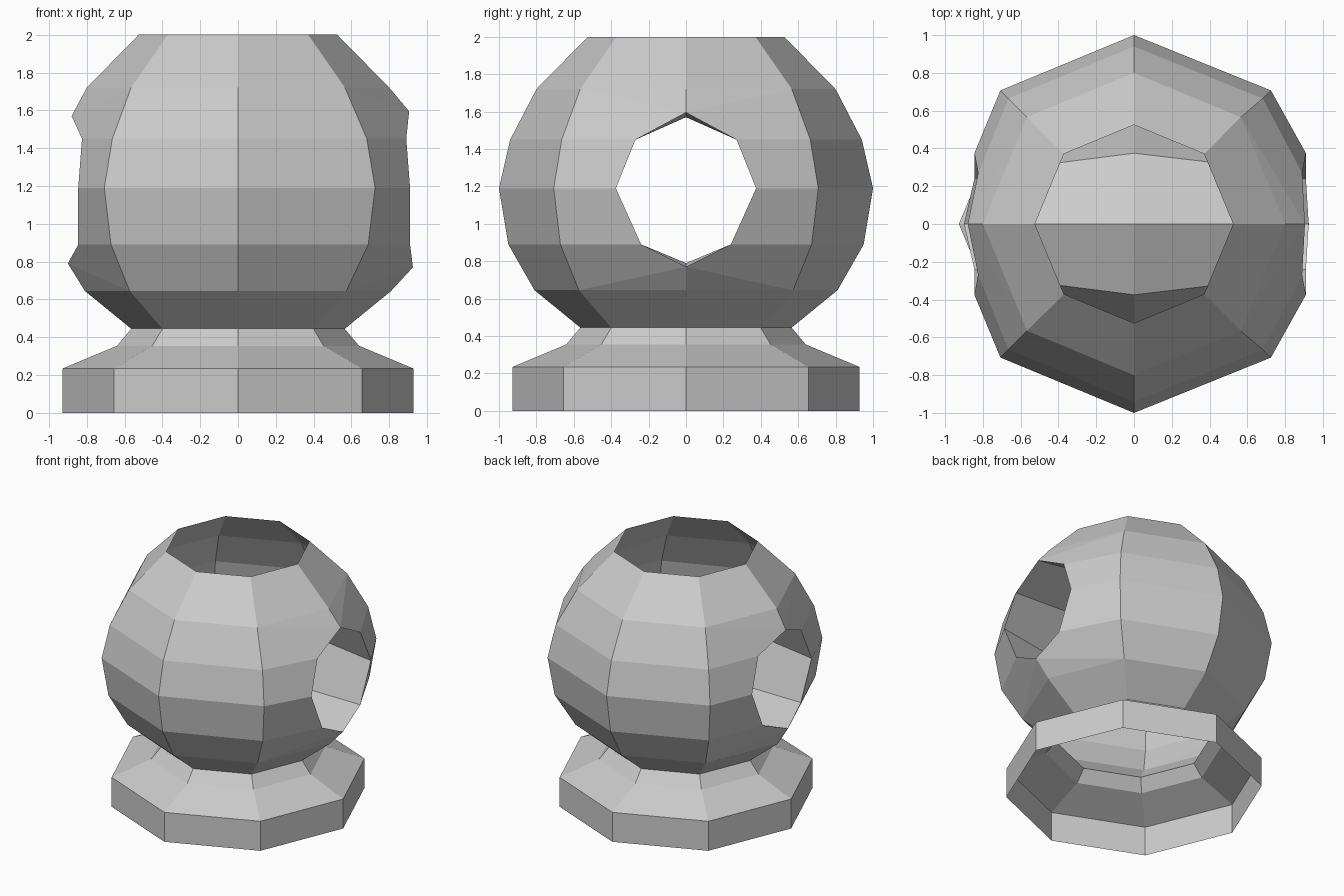
import bpy, bmesh
from math import sin, cos, pi

cube = bpy.data.objects.get("Cube")
if cube:
    bpy.data.objects.remove(cube, do_unlink=True)

mat = bpy.data.materials.new("light_grey")
mat.use_nodes = True
grey = (0.6, 0.6, 0.6, 1)
mat.diffuse_color = grey
mat.node_tree.nodes["Principled BSDF"].inputs["Base Color"].default_value = grey


def finish(bm, name):
    bmesh.ops.recalc_face_normals(bm, faces=bm.faces)
    mesh = bpy.data.meshes.new(name)
    bm.to_mesh(mesh)
    bm.free()
    mesh.materials.append(mat)
    obj = bpy.data.objects.new(name, mesh)
    bpy.context.collection.objects.link(obj)


# Faceted open ball: eight meridians, with a hole at each x end
RINGS = [(0.525, 2.0), (0.8, 1.72), (0.94, 1.45), (1.0, 1.19),
         (0.95, 0.89), (0.81, 0.645), (0.565, 0.445)]
HOLE_Y = {2: 0.27, 3: 0.375, 4: 0.24}       # half width of the hole per ring
TIPS = {0: {1: (0.905, 1.595), 4: (0.925, 0.77)},
        4: {1: (-0.88, 1.57), 4: (-0.90, 0.79)}}
HOLE_X = {0: {2: 0.89, 3: 0.91, 4: 0.91},
          4: {2: -0.825, 3: -0.845, 4: -0.845}}

bm = bmesh.new()
verts = {}
for i, (r, z) in enumerate(RINGS):
    for k in range(8):
        if i in HOLE_Y and k in HOLE_X:
            for s in (1, -1):
                verts[i, k, s] = bm.verts.new((HOLE_X[k][i], s * HOLE_Y[i], z))
        else:
            x = r * cos(k * pi / 4)
            if i in HOLE_Y and x > 0:
                x *= 1.025
            verts[i, k] = bm.verts.new((x, r * sin(k * pi / 4), z))
tips = {(k, i): bm.verts.new((x, 0, z))
        for k, rows in TIPS.items() for i, (x, z) in rows.items()}


def corner(i, k, seg):
    k %= 8
    if i in HOLE_Y and k in HOLE_X:
        return verts[i, k, 1 if seg < 4 else -1]
    return verts[i, k]


for i in range(len(RINGS) - 1):
    for seg in range(8):
        end, far = (seg, seg + 1) if seg % 4 == 0 else (seg + 1, seg)
        end %= 8
        if i in (1, 4) and end in HOLE_X:
            # Band that meets the pointed top or bottom of the hole
            tip = tips[end, i]
            solid, cut = (i, i + 1) if i == 1 else (i + 1, i)
            bm.faces.new((tip, corner(solid, end, seg), corner(solid, far, seg)))
            bm.faces.new((tip, corner(solid, far, seg),
                          corner(cut, far, seg), corner(cut, end, seg)))
        else:
            bm.faces.new((corner(i, seg, seg), corner(i, seg + 1, seg),
                          corner(i + 1, seg + 1, seg), corner(i + 1, seg, seg)))

# Tunnel through the ball, widest in the middle
middle = [bm.verts.new((0, 0.53 * sin(j * pi / 4), 1.19 + 0.53 * cos(j * pi / 4)))
          for j in range(8)]
for k in HOLE_X:
    rim = ([tips[k, 1]] + [verts[i, k, 1] for i in (2, 3, 4)]
           + [tips[k, 4]] + [verts[i, k, -1] for i in (4, 3, 2)])
    for j in range(8):
        n = (j + 1) % 8
        bm.faces.new((rim[j], rim[n], middle[n], middle[j]))
finish(bm, "pierced_ball")

# Flared eight-sided foot, open underneath
bm = bmesh.new()
loops = [[bm.verts.new((r * cos(k * pi / 4), r * sin(k * pi / 4), z)) for k in range(8)]
         for r, z in ((0.565, 0.445), (0.64, 0.355), (0.927, 0.235), (0.927, 0))]
for up, low in zip(loops, loops[1:]):
    for k in range(8):
        n = (k + 1) % 8
        bm.faces.new((up[k], up[n], low[n], low[k]))
finish(bm, "foot")
